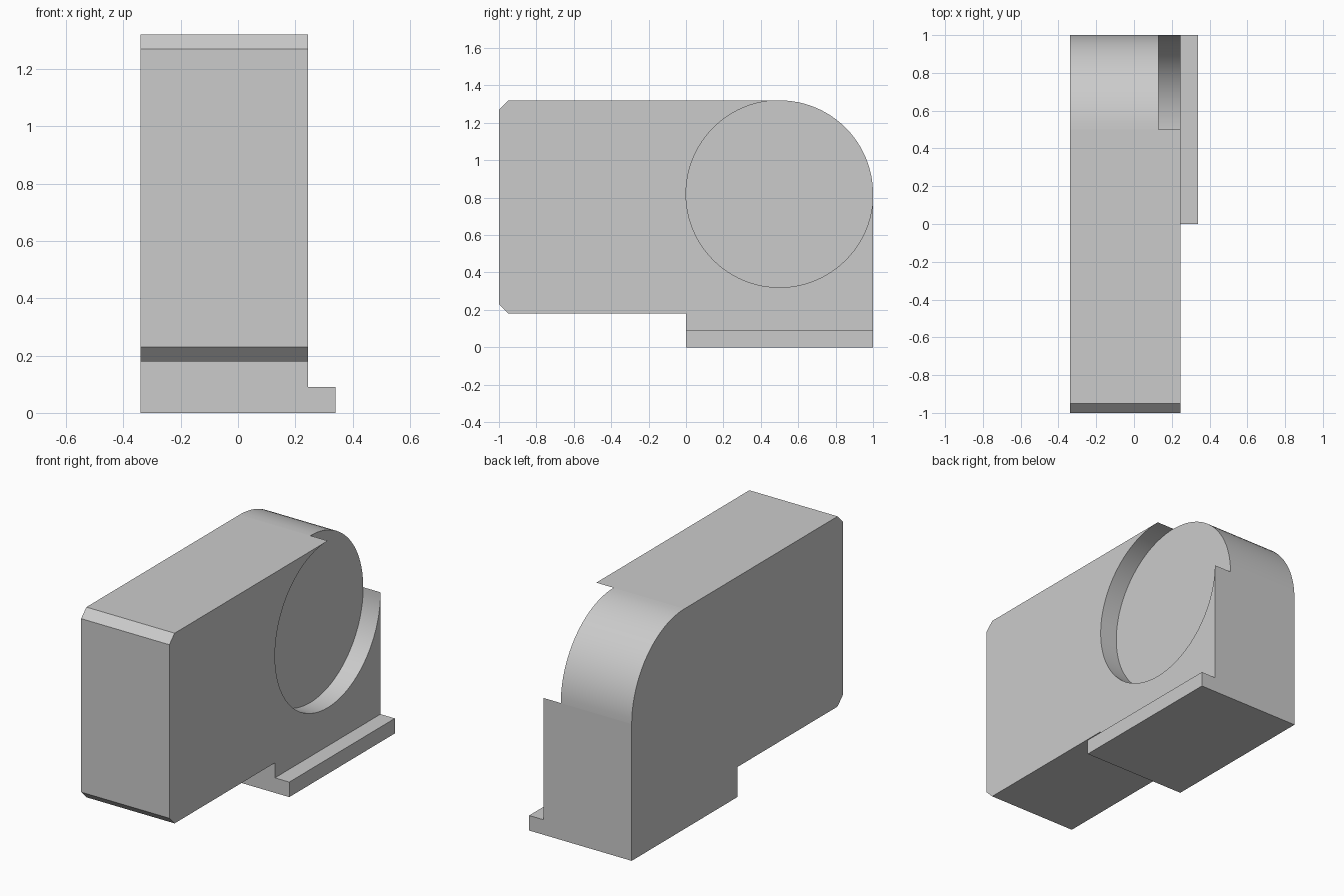
import bpy
import bmesh
from math import cos, sin, pi

cube = bpy.data.objects.get("Cube")
if cube:
    bpy.data.objects.remove(cube)

# Main dimensions
LEFT_FACE, POCKET_FLOOR, RIGHT_FACE, LIP_FACE = -0.34, 0.13, 0.245, 0.34
CY, CZ, R = 0.5, 0.82, 0.5
STEPS = 24  # segments per quarter turn


def arc(first, last):
    """Points on the pocket circle between two quarter-turn counts."""
    step = 1 if last > first else -1
    angles = [i * pi / 2 / STEPS for i in range(first * STEPS, last * STEPS + step, step)]
    return [(CY + R * cos(a), CZ + R * sin(a)) for a in angles]


# Side outline of the housing, from the top of the round corner to its lower end
foot = [(0, 0.09), (0, 0), (1, 0), (1, 0.09)]
front = [(-0.95, CZ + R), (-1, 1.27), (-1, 0.23), (-0.95, 0.18), (0, 0.18)]
round_corner = arc(0, 1)
pocket_rim = arc(4, 1)

bm = bmesh.new()


def loop(points, x):
    return [bm.verts.new((x, y, z)) for y, z in points]


def cap(points, x):
    bm.faces.new(loop(points, x))


def walls(points, x0, x1):
    a, b = loop(points, x0), loop(points, x1)
    for i in range(len(a)):
        j = (i + 1) % len(a)
        bm.faces.new((a[i], a[j], b[j], b[i]))


core = front + foot + round_corner
outer = front + foot + pocket_rim

# Full housing up to the pocket floor
cap(core, LEFT_FACE)
walls(core, LEFT_FACE, POCKET_FLOOR)

# Round pocket floor, and the outer layer around it
cap(arc(0, 4)[:-1], POCKET_FLOOR)
walls(outer, POCKET_FLOOR, RIGHT_FACE)
cap(front + [foot[0], foot[-1]] + pocket_rim, RIGHT_FACE)

# Lip along the bottom of the foot
walls(foot, RIGHT_FACE, LIP_FACE)
cap(foot, LIP_FACE)

# Weld the layers, join coplanar faces, smooth only the round surfaces
bmesh.ops.remove_doubles(bm, verts=bm.verts[:], dist=0.0001)
bmesh.ops.dissolve_limit(bm, angle_limit=0.002, verts=bm.verts[:], edges=bm.edges[:])
bmesh.ops.recalc_face_normals(bm, faces=bm.faces[:])
for face in bm.faces:
    on_circle = all(abs(((v.co.y - CY) ** 2 + (v.co.z - CZ) ** 2) ** 0.5 - R) < 0.001
                    for v in face.verts)
    face.smooth = on_circle and abs(face.normal.x) < 0.5

mesh = bpy.data.meshes.new("housing")
bm.to_mesh(mesh)
bm.free()
housing = bpy.data.objects.new("housing", mesh)
bpy.context.collection.objects.link(housing)

# Plain grey
grey = bpy.data.materials.new("light grey")
grey.use_nodes = True
colour = (0.6, 0.6, 0.6, 1)
grey.diffuse_color = colour
grey.node_tree.nodes["Principled BSDF"].inputs["Base Color"].default_value = colour
mesh.materials.append(grey)
